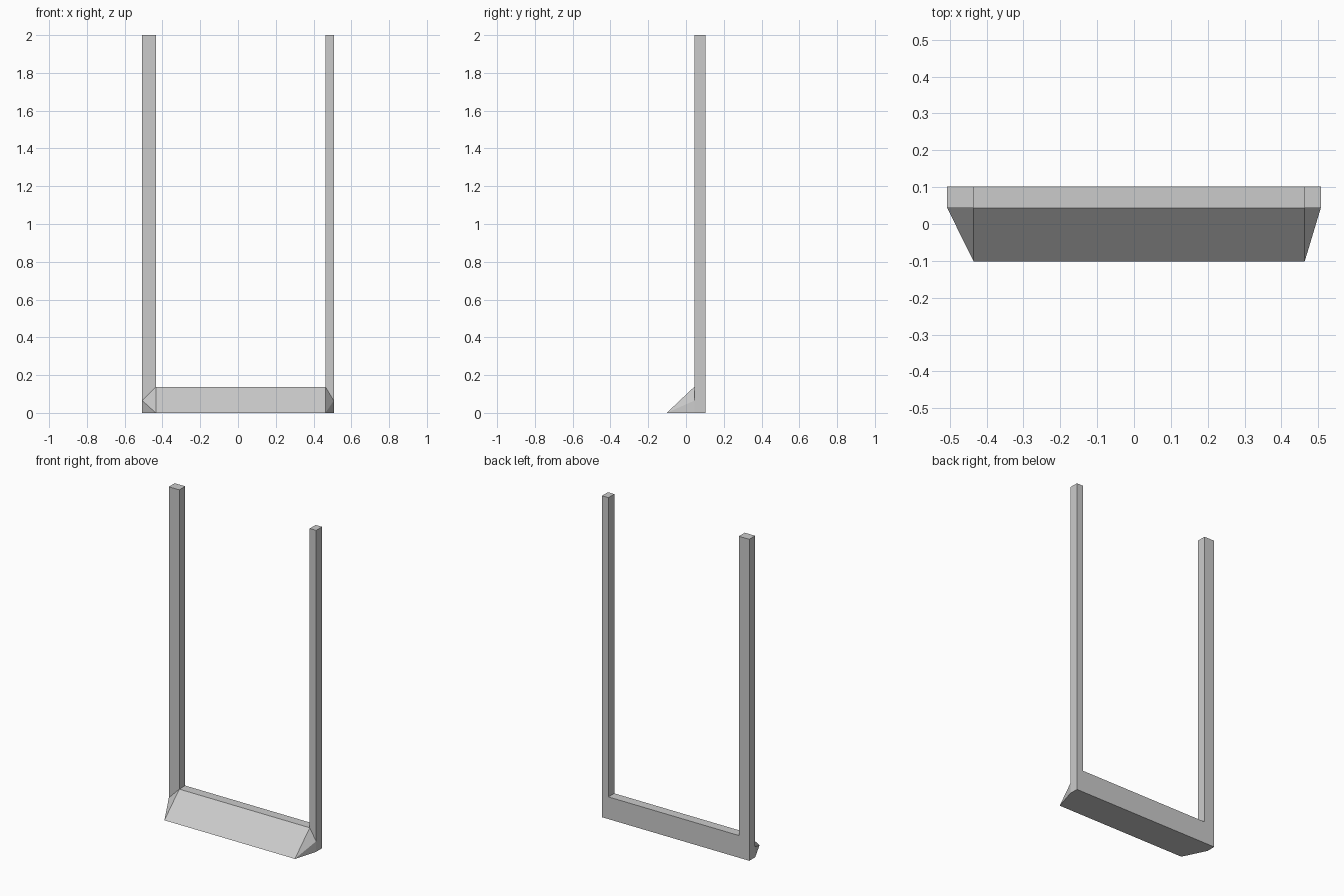
import bpy, bmesh
from mathutils import Vector

if "Cube" in bpy.data.objects:
    bpy.data.objects.remove(bpy.data.objects["Cube"])

XL, XR = -0.507, 0.507          # outer sides
IL, IR = -0.435, 0.463          # inner sides of the posts
YF, YM, YB = -0.102, 0.044, 0.102
SILL, CHAMFER, TOP = 0.138, 0.065, 2.0

bm = bmesh.new()


def poly(points, y):
    return bm.faces.new([bm.verts.new((x, y, z)) for x, z in points])


# U-shaped frame: profile extruded backward, leaving the front open
frame = poly([(XL, 0), (XR, 0), (XR, CHAMFER), (XR, TOP), (IR, TOP),
              (IR, SILL), (IL, SILL), (IL, TOP), (XL, TOP), (XL, CHAMFER)], YM)
ext = bmesh.ops.extrude_face_region(bm, geom=[frame])
moved = [g for g in ext["geom"] if isinstance(g, bmesh.types.BMVert)]
bmesh.ops.translate(bm, verts=moved, vec=Vector((0, YB - YM, 0)))
if frame.is_valid:
    bmesh.ops.delete(bm, geom=[frame], context="FACES_ONLY")

# Front faces of the two posts
for outer, inner in ((XL, IL), (XR, IR)):
    poly([(outer, CHAMFER), (inner, SILL), (inner, TOP), (outer, TOP)], YM)

# Sloped threshold: ridge, front edge and cut-back ends
ridge_l, ridge_r = (IL, YM, SILL), (IR, YM, SILL)
toe_l, toe_r = (IL, YF, 0), (IR, YF, 0)
faces = [(ridge_l, toe_l, toe_r, ridge_r),
         ((XL, YM, 0), (XR, YM, 0), toe_r, toe_l)]
for outer, ridge, toe in ((XL, ridge_l, toe_l), (XR, ridge_r, toe_r)):
    shoulder = (outer, YM, CHAMFER)
    faces += [(ridge, shoulder, toe), (shoulder, (outer, YM, 0), toe)]
for f in faces:
    bm.faces.new([bm.verts.new(p) for p in f])

bmesh.ops.remove_doubles(bm, verts=bm.verts, dist=1e-4)
bmesh.ops.recalc_face_normals(bm, faces=bm.faces)

mesh = bpy.data.meshes.new("door_frame_with_ramp")
bm.to_mesh(mesh)
bm.free()
obj = bpy.data.objects.new("door_frame_with_ramp", mesh)
bpy.context.collection.objects.link(obj)
